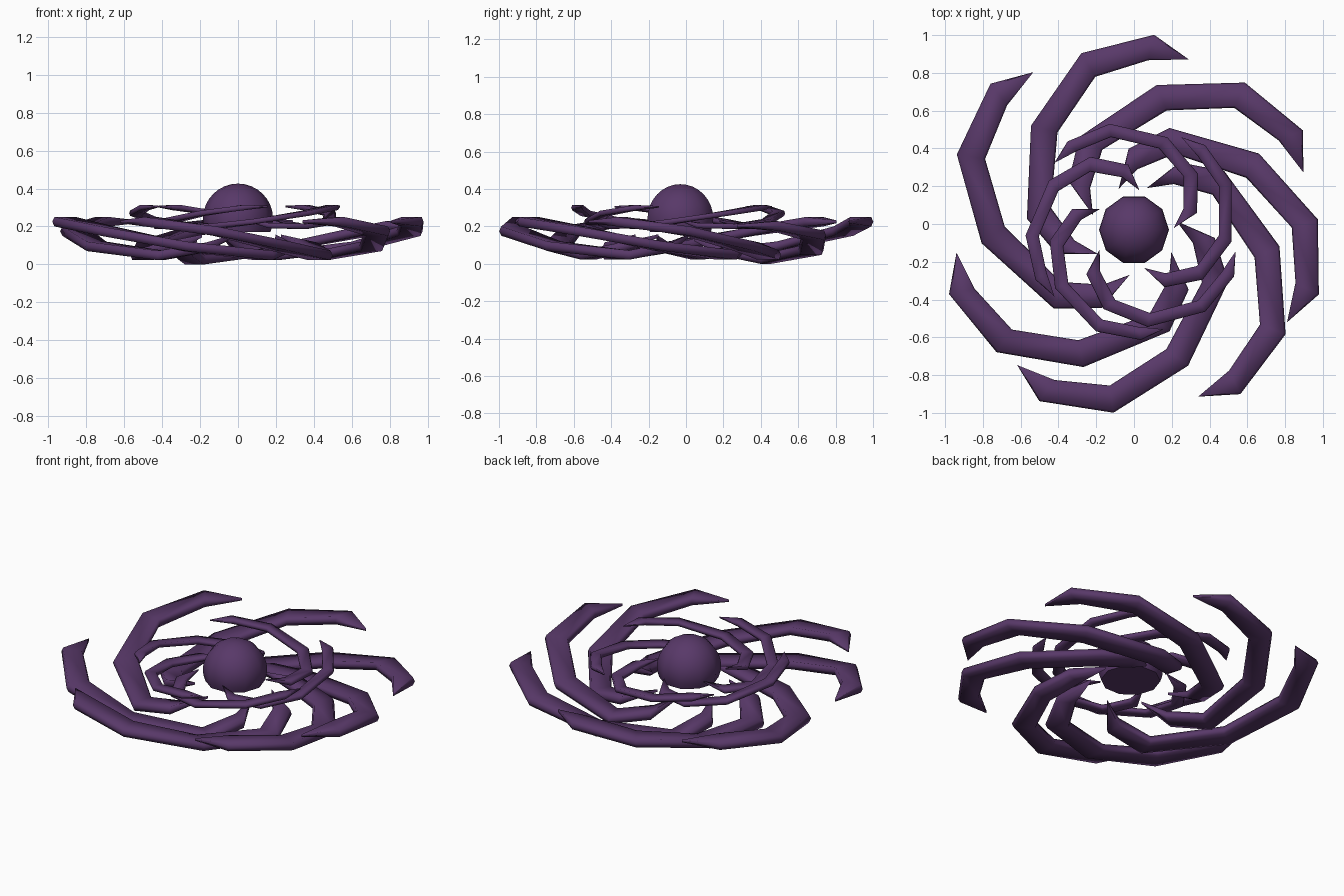
import bpy, bmesh, math
from mathutils import Vector

cube = bpy.data.objects.get("Cube")
if cube:
    bpy.data.objects.remove(cube, do_unlink=True)

CENTER = Vector((0, -0.03, 0))

purple = bpy.data.materials.new("dusky purple")
colour = (0.098, 0.04, 0.14, 1)
purple.diffuse_color = colour
purple.use_nodes = True
purple.node_tree.nodes["Principled BSDF"].inputs["Base Color"].default_value = colour


def add_object(name, bm, angle):
    mesh = bpy.data.meshes.new(name)
    bm.to_mesh(mesh)
    bm.free()
    mesh.materials.append(purple)
    obj = bpy.data.objects.new(name, mesh)
    bpy.context.collection.objects.link(obj)
    bpy.ops.object.select_all(action='DESELECT')
    obj.select_set(True)
    bpy.context.view_layer.objects.active = obj
    bpy.ops.object.shade_smooth_by_angle(angle=math.radians(angle))
    return obj


def polar(deg, r, z):
    a = math.radians(deg)
    return CENTER + Vector((r * math.cos(a), r * math.sin(a), z))


def spiral_arm(name, stations, start, turn, thick, scale=1.0, dz=0.0):
    """Loft a flattened hexagonal section through outer and inner edge points."""
    bm = bmesh.new()
    rings = []
    for oa, orad, ia, irad, z in stations:
        o = polar(start + turn * oa, orad * scale, z + dz)
        i = polar(start + turn * ia, irad * scale, z + dz)
        h = Vector((0, 0, thick / 2))
        if (oa, orad) == (ia, irad):
            h *= 0.3
        ring = [o, o.lerp(i, 0.08) + h, o.lerp(i, 0.92) + h,
                i, o.lerp(i, 0.92) - h, o.lerp(i, 0.08) - h]
        rings.append([bm.verts.new(p) for p in ring])
    for a, b in zip(rings, rings[1:]):
        for k in range(6):
            n = (k + 1) % 6
            bm.faces.new((a[k], a[n], b[n], b[k]))
    # Close the pointed ends
    bmesh.ops.remove_doubles(bm, verts=bm.verts, dist=0.0005)
    bmesh.ops.holes_fill(bm, edges=bm.edges)
    bmesh.ops.recalc_face_normals(bm, faces=bm.faces)
    add_object(name, bm, 75)


# Central ball, cut flat underneath
bm = bmesh.new()
bmesh.ops.create_uvsphere(bm, u_segments=10, v_segments=16, radius=0.185)
bmesh.ops.bisect_plane(bm, geom=bm.verts[:] + bm.edges[:] + bm.faces[:],
                       plane_co=(0, 0, -0.07), plane_no=(0, 0, -1), clear_outer=True)
bmesh.ops.holes_fill(bm, edges=bm.edges)
bmesh.ops.recalc_face_normals(bm, faces=bm.faces)
core = add_object("core", bm, 50)
core.location = CENTER + Vector((0, 0, 0.241))
core.rotation_euler.z = math.radians(18)

# Stations: outer angle, outer radius, inner angle, inner radius, height
OUTER = [
    (0, 0.947, 0, 0.947, 0.225),
    (11.9, 1.037, 13, 0.90, 0.225),
    (34.4, 0.975, 32, 0.835, 0.175),
    (62.5, 0.775, 56, 0.655, 0.095),
    (102, 0.57, 93, 0.455, 0.047),
    (125, 0.43, 118, 0.32, 0.09),
    (142, 0.23, 142, 0.23, 0.15),
]
INNER = [
    (0, 0.55, 0, 0.55, 0.305),
    (13, 0.585, 14, 0.515, 0.30),
    (37, 0.575, 36, 0.505, 0.27),
    (70, 0.52, 67, 0.45, 0.225),
    (99, 0.45, 93, 0.385, 0.20),
    (125, 0.345, 117, 0.285, 0.205),
    (138, 0.21, 138, 0.21, 0.23),
]

# Seven broad arms in a shallow bowl
for n, start in enumerate((72.2, 122.6, 187.3, 229.2, 291, 328.8, 18.6)):
    spiral_arm(f"outer_arm_{n + 1}", OUTER, start, 1, 0.05,
               scale=1.045 if n == 1 else 1.0, dz=-0.022 if n == 6 else 0.0)

# Five slim arms above them, curling the other way
for n, start in enumerate((63, 140, 220, 286.5, 348)):
    spiral_arm(f"inner_arm_{n + 1}", INNER, start, -1, 0.028)
